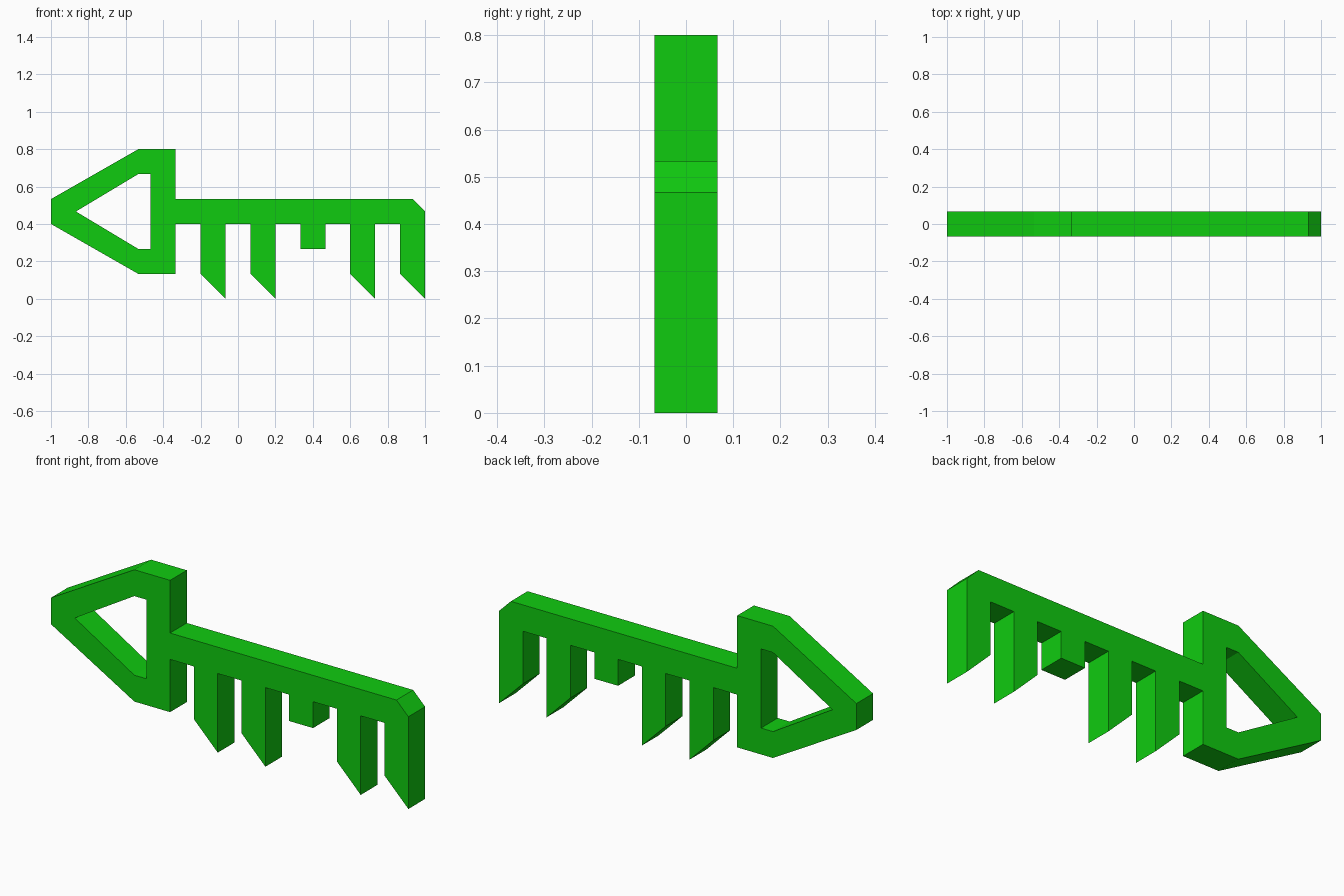
import bpy, bmesh
from math import pi

if "Cube" in bpy.data.objects:
    bpy.data.objects.remove(bpy.data.objects["Cube"])

U = 1 / 15  # design grid unit


def tooth(x, left, right):
    """Four outline points of a tooth, 2 units wide, walked from right to left."""
    return [(x + 2, 6), (x + 2, right), (x, left), (x, 6)]


# bow (head of the key) outer edge, running into the shaft top and its bevelled tip
outline = [(-5, 2), (-8, 2), (-15, 6), (-15, 8), (-8, 12), (-5, 12),
           (-5, 8), (14, 8), (15, 7)]

# teeth along the underside: four slanted, one short and square
teeth = []
for x, left, right in [(13, 2, 0), (9, 2, 0), (5, 4, 4), (1, 2, 0), (-3, 2, 0)]:
    teeth += tooth(x, left, right)
outline += teeth[1:]  # last tooth is flush with the tip
outline.append((-5, 6))

# opening in the bow
hole = [(-13, 7), (-8, 10), (-7, 10), (-7, 4), (-8, 4)]

# filled, extruded profile
curve = bpy.data.curves.new("key_profile", 'CURVE')
curve.dimensions = '2D'
curve.fill_mode = 'BOTH'
curve.extrude = U
for loop in (outline, hole):
    s = curve.splines.new('POLY')
    s.points.add(len(loop) - 1)
    for p, (x, z) in zip(s.points, loop):
        p.co = (x * U, z * U, 0, 1)
    s.use_cyclic_u = True
    s.use_smooth = False

key = bpy.data.objects.new("key", curve)
bpy.context.collection.objects.link(key)
key.rotation_euler = (pi / 2, 0, 0)
bpy.context.view_layer.objects.active = key
key.select_set(True)
bpy.ops.object.convert(target='MESH')

# weld caps to walls, clean flat faces
key = bpy.context.object
bm = bmesh.new()
bm.from_mesh(key.data)
bmesh.ops.remove_doubles(bm, verts=bm.verts, dist=1e-4)
bmesh.ops.recalc_face_normals(bm, faces=bm.faces)
for f in bm.faces:
    f.smooth = False
bm.to_mesh(key.data)
bm.free()

# green finish
mat = bpy.data.materials.new("green")
mat.diffuse_color = (0.005, 0.6, 0.005, 1)
mat.use_nodes = True
mat.node_tree.nodes["Principled BSDF"].inputs["Base Color"].default_value = mat.diffuse_color
key.data.materials.clear()
key.data.materials.append(mat)
